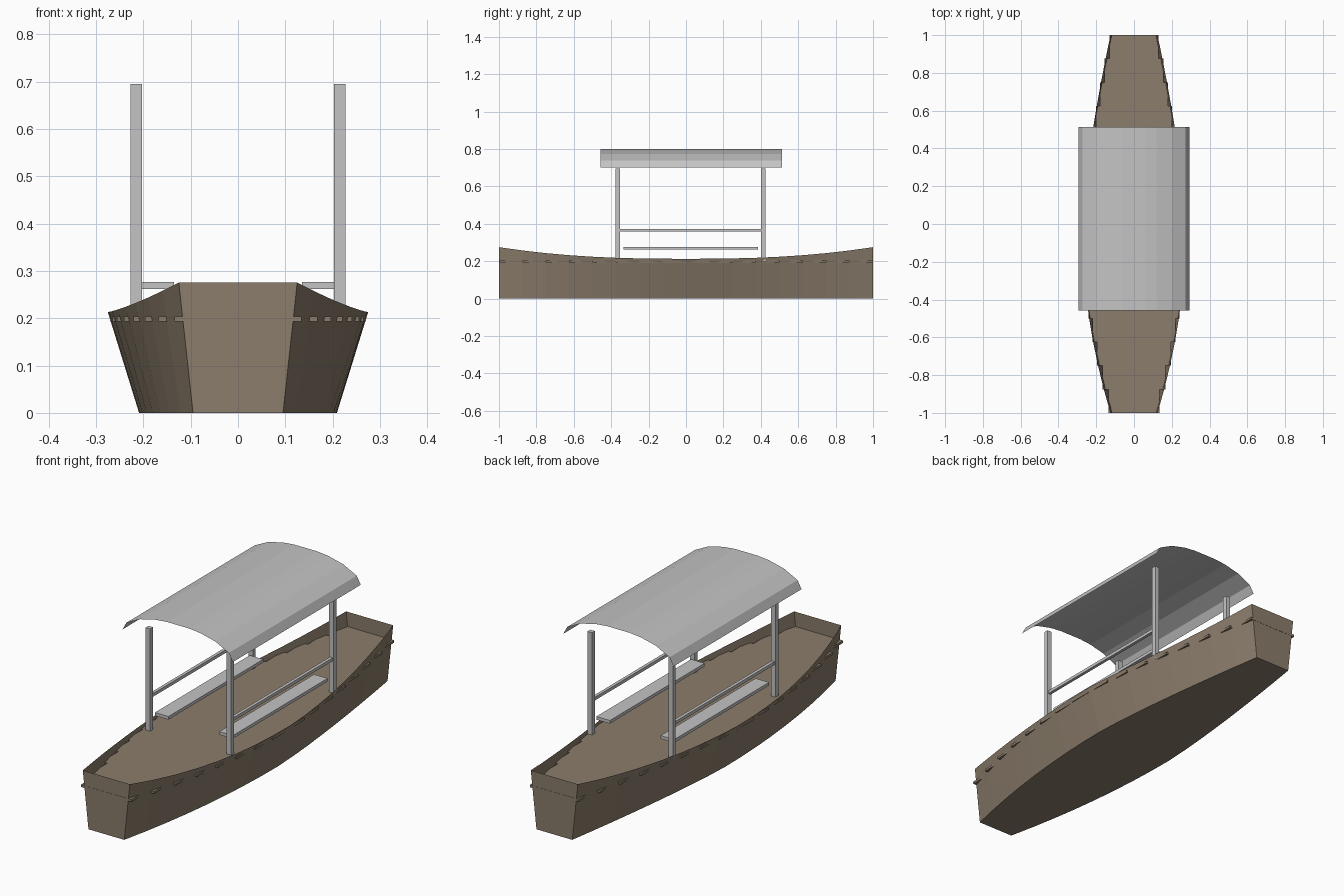
import bpy
import bmesh

if "Cube" in bpy.data.objects:
    bpy.data.objects.remove(bpy.data.objects["Cube"])


def material(name, rgb):
    m = bpy.data.materials.new(name)
    m.diffuse_color = (*rgb, 1)
    m.use_nodes = True
    m.node_tree.nodes["Principled BSDF"].inputs["Base Color"].default_value = m.diffuse_color
    return m


brown = material("brown wood", (0.258, 0.205, 0.147))
grey = material("light grey", (0.55, 0.55, 0.55))


def finish(bm, name, mat, normals=True):
    if normals:
        bmesh.ops.recalc_face_normals(bm, faces=bm.faces[:])
    me = bpy.data.meshes.new(name)
    bm.to_mesh(me)
    bm.free()
    me.materials.append(mat)
    ob = bpy.data.objects.new(name, me)
    bpy.context.collection.objects.link(ob)
    return ob


def add_box(bm, x0, x1, y0, y1, z0, z1):
    vs = bmesh.ops.create_cube(bm, size=1)["verts"]
    for v in vs:
        v.co.x = (x0 + x1) / 2 + v.co.x * (x1 - x0)
        v.co.y = (y0 + y1) / 2 + v.co.y * (y1 - y0)
        v.co.z = (z0 + z1) / 2 + v.co.z * (z1 - z0)


def box(name, mat, *dims):
    bm = bmesh.new()
    add_box(bm, *dims)
    return finish(bm, name, mat)


# Hull outline: half width and rim height along the length
def half_width(y):
    return 0.125 + 0.15 * (1 - abs(y) ** (2.0 if y < 0 else 1.4))


def rim(y):
    return 0.213 + 0.062 * abs(y) ** 2.5


def width_at(y, z):
    return half_width(y) * (0.76 + 0.24 * z / rim(y))


SEG = 16
stations = [-1 + 2 * i / SEG for i in range(SEG + 1)]

# Open hull shell with flat bottom, flared sides and square ends
bm = bmesh.new()
rows = []
for y in stations:
    w, z = half_width(y), rim(y)
    rows.append([bm.verts.new((x, y * 0.999, h)) for x, h in
                 ((-w, z), (-0.76 * w, 0), (0.76 * w, 0), (w, z))])
for a, b in zip(rows, rows[1:]):
    for j in range(3):
        bm.faces.new((a[j], b[j], b[j + 1], a[j + 1]))
bm.faces.new(rows[0])
bm.faces.new(rows[-1][::-1])
finish(bm, "hull", brown, normals=False)

# Stepped deck planks, each as wide as the hull at its own middle
bm = bmesh.new()
for y0, y1 in zip(stations, stations[1:]):
    w = width_at((y0 + y1) / 2, 0.2)
    add_box(bm, -w, w, y0, y1, 0.193, 0.204)
finish(bm, "deck", brown)

# Posts, rails and benches on both sides
for side, s in (("left", -1), ("right", 1)):
    def span(a, b):
        return sorted((s * a, s * b))
    for end, y in (("front", -0.365), ("back", 0.413)):
        box(f"{end}_{side}_post", grey, *span(0.203, 0.227),
            y - 0.011, y + 0.011, 0.2, 0.695)
    box(f"{side}_rail", grey, *span(0.207, 0.222), -0.36, 0.41, 0.358, 0.373)
    box(f"{side}_bench", grey, *span(0.135, 0.207), -0.335, 0.385, 0.262, 0.277)

# Thin curved canopy sheet
half = [(0.06, 0.799), (0.12, 0.793), (0.2, 0.774), (0.272, 0.738), (0.293, 0.70)]
profile = [(-x, z) for x, z in reversed(half)] + half
bm = bmesh.new()
pairs = [(bm.verts.new((x, -0.458, z)), bm.verts.new((x, 0.513, z))) for x, z in profile]
for (a, b), (c, d) in zip(pairs, pairs[1:]):
    bm.faces.new((a, c, d, b))
finish(bm, "canopy", grey, normals=False)
